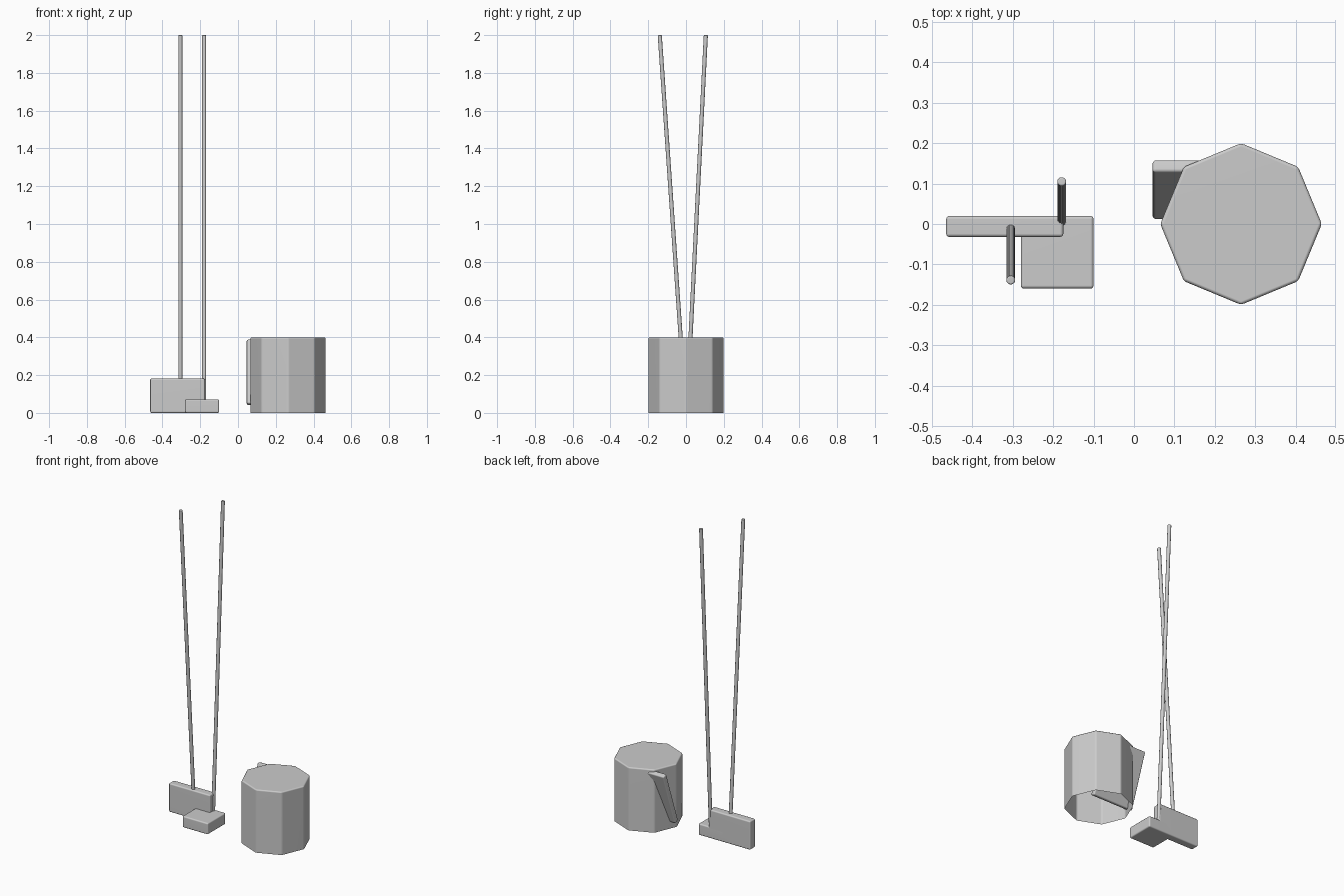
import bpy, bmesh, math
from mathutils import Vector, Matrix

if "Cube" in bpy.data.objects:
    bpy.data.objects.remove(bpy.data.objects["Cube"])


def finish(name, bm, bevel, matrix=Matrix()):
    """Turn a bmesh into a softly bevelled object."""
    bmesh.ops.recalc_face_normals(bm, faces=bm.faces)
    mesh = bpy.data.meshes.new(name)
    bm.to_mesh(mesh)
    bm.free()
    ob = bpy.data.objects.new(name, mesh)
    ob.matrix_world = matrix
    bpy.context.collection.objects.link(ob)
    mod = ob.modifiers.new("soft_edges", 'BEVEL')
    mod.width = bevel
    mod.segments = 3
    mod.limit_method = 'ANGLE'
    mod.angle_limit = math.radians(30)
    mesh.polygons.foreach_set("use_smooth", [True] * len(mesh.polygons))
    wn = ob.modifiers.new("flat_faces", 'WEIGHTED_NORMAL')
    wn.keep_sharp = True
    return ob


def box(name, lo, hi, tilt=0.0):
    lo, hi = Vector(lo), Vector(hi)
    bm = bmesh.new()
    bmesh.ops.create_cube(bm, size=1)
    bmesh.ops.scale(bm, vec=hi - lo, verts=bm.verts)
    m = Matrix.Translation((lo + hi) / 2) @ Matrix.Rotation(tilt, 4, 'X')
    return finish(name, bm, 0.008, m)


def rod(name, base, top, radius):
    base, top = Vector(base), Vector(top)
    axis = top - base
    bm = bmesh.new()
    bmesh.ops.create_cone(bm, cap_ends=True, segments=8, radius1=radius,
                          radius2=radius, depth=axis.length)
    m = Matrix.Translation((base + top) / 2) @ axis.to_track_quat('Z', 'Y').to_matrix().to_4x4()
    return finish(name, bm, 0.006, m)


# Broom: tall narrow head with a handle leaning forward
box("broom_head", (-0.465, -0.032, 0), (-0.175, 0.02, 0.182))
rod("broom_handle", (-0.305, -0.006, 0.08), (-0.305, -0.139, 2.0), 0.012)

# Mop: low wide head with a handle leaning back
box("mop_head", (-0.28, -0.16, 0), (-0.10, 0.02, 0.072))
rod("mop_handle", (-0.179, 0.005, 0.03), (-0.179, 0.105, 2.0), 0.012)

# Bucket: eight-sided with corners on the x and y axes, closed top, open underside
bm = bmesh.new()
bmesh.ops.create_cone(bm, cap_ends=True, segments=8, radius1=0.2,
                      radius2=0.2, depth=0.4)
bm.normal_update()
bm.verts.ensure_lookup_table()
turn = -math.atan2(bm.verts[0].co.y, bm.verts[0].co.x)
bmesh.ops.rotate(bm, verts=bm.verts, matrix=Matrix.Rotation(turn, 3, 'Z'))
bmesh.ops.delete(bm, geom=[f for f in bm.faces if f.normal.z < -0.9], context='FACES_ONLY')
finish("bucket", bm, 0.008, Matrix.Translation((0.265, 0, 0.2)))

# Board resting at a slant through the bucket
box("slanted_board", (0.046, 0.069, 0.035), (0.335, 0.101, 0.395), math.radians(-19.4))
